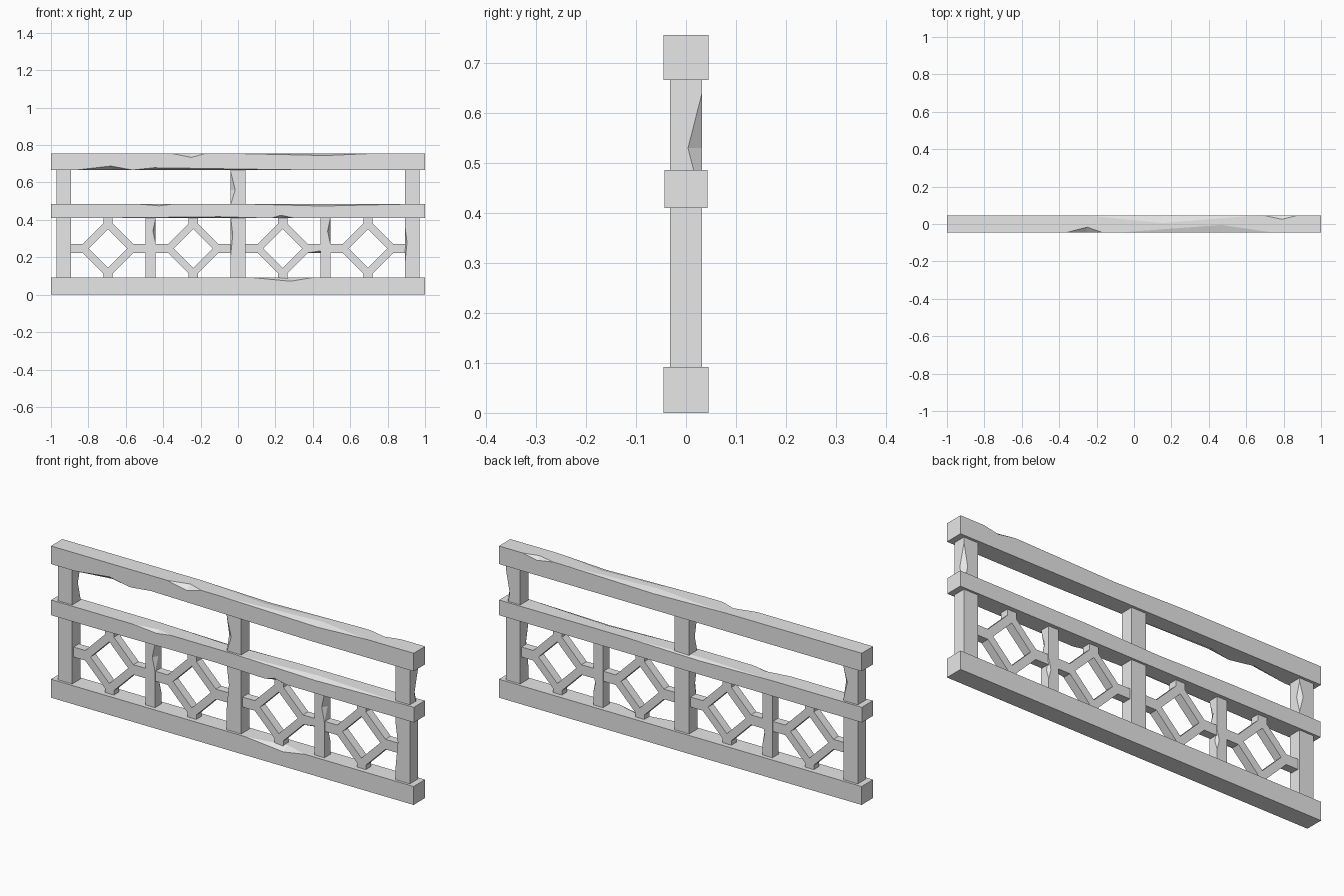
import bpy
import bmesh

cube = bpy.data.objects.get("Cube")
if cube:
    bpy.data.objects.remove(cube, do_unlink=True)

stone = bpy.data.materials.new("grey_stone")
stone.use_nodes = True
GREY = (0.8, 0.8, 0.8, 1)
stone.diffuse_color = GREY
stone.node_tree.nodes["Principled BSDF"].inputs["Base Color"].default_value = GREY


def finish(name, bm):
    bmesh.ops.remove_doubles(bm, verts=bm.verts, dist=1e-5)
    bmesh.ops.recalc_face_normals(bm, faces=bm.faces)
    mesh = bpy.data.meshes.new(name)
    bm.to_mesh(mesh)
    bm.free()
    mesh.materials.append(stone)
    obj = bpy.data.objects.new(name, mesh)
    bpy.context.collection.objects.link(obj)


def tent(t, start, peak, end):
    """Rises from 0 at start to 1 at peak, back to 0 at end."""
    if t <= start or t >= end:
        return 0
    return (t - start) / (peak - start) if t <= peak else (end - t) / (end - peak)


def beam(name, axis, lo, hi, centre, half, chips=()):
    """Square beam along x (section y, z) or z (section x, y).
    A chip is (side_a, side_b, start, peak, end, cut_a, cut_b) on one long edge."""
    stations = sorted({lo, hi} | {t for c in chips for t in c[2:5] if lo < t < hi})
    bm = bmesh.new()
    rings = []
    for t in stations:
        ring = []
        for sa, sb in ((-1, -1), (1, -1), (1, 1), (-1, 1)):
            da = db = 0
            for c in chips:
                if (c[0], c[1]) == (sa, sb):
                    da += c[5] * tent(t, *c[2:5])
                    db += c[6] * tent(t, *c[2:5])
            pair = [(sa * (half[0] - da), sb * half[1]),
                    (sa * half[0], sb * (half[1] - db))]
            if sa == sb:
                pair.reverse()
            for a, b in pair:
                a, b = a + centre[0], b + centre[1]
                ring.append(bm.verts.new((t, a, b) if axis == "x" else (a, b, t)))
        rings.append(ring)
    for r, s in zip(rings, rings[1:]):
        for i in range(8):
            j = (i + 1) % 8
            bm.faces.new((r[i], r[j], s[j], s[i]))
    bm.faces.new(rings[0])
    bm.faces.new(rings[-1])
    finish(name, bm)


def diamond(name, x, z, outer, inner, depth):
    """Square frame standing on its corner."""
    bm = bmesh.new()
    loops = [[bm.verts.new((x + dx * r, y, z + dz * r))
              for dx, dz in ((1, 0), (0, 1), (-1, 0), (0, -1))]
             for r, y in ((outer, -depth), (outer, depth), (inner, depth), (inner, -depth))]
    for k in range(4):
        a, b = loops[k], loops[(k + 1) % 4]
        for i in range(4):
            j = (i + 1) % 4
            bm.faces.new((a[i], a[j], b[j], b[i]))
    finish(name, bm)


# Horizontal rails with worn edges
beam("bottom_rail", "x", -1, 1, (0, 0.046), (0.045, 0.046),
     [(-1, 1, 0.07, 0.28, 0.4, 0.035, 0.02)])
beam("middle_rail", "x", -1, 1, (0, 0.448), (0.043, 0.038),
     [(-1, 1, 0, 0.45, 0.97, 0.03, 0.012),
      (-1, 1, -0.55, -0.42, -0.34, 0.02, 0.011),
      (1, 1, -0.5, -0.1, 0.3, 0.02, 0.008),
      (-1, -1, -0.75, -0.1, 0.15, 0.02, 0.007),
      (-1, -1, 0.18, 0.23, 0.3, 0.02, 0.015)])
beam("top_rail", "x", -1, 1, (0, 0.711), (0.045, 0.045),
     [(-1, 1, -0.36, -0.25, -0.17, 0.028, 0.022),
      (-1, 1, -0.07, 0.47, 0.74, 0.04, 0.012),
      (1, 1, 0.7, 0.79, 0.87, 0.02, 0.015),
      (1, 1, -0.25, 0.15, 0.65, 0.04, 0.01),
      (-1, -1, -0.87, -0.68, -0.56, 0.03, 0.022),
      (-1, -1, -0.57, -0.45, 0.42, 0.03, 0.013)])

# Main posts, from bottom rail to top rail
beam("left_end_post", "z", 0.06, 0.69, (0.931, 0), (0.039, 0.032),
     [(-1, -1, 0.16, 0.28, 0.37, 0.012, 0.02),
      (1, 1, 0.42, 0.53, 0.64, 0.02, 0.028)])
beam("right_end_post", "z", 0.06, 0.69, (-0.931, 0), (0.039, 0.032),
     [(1, 1, 0.5, 0.58, 0.65, 0.02, 0.02)])
beam("centre_post", "z", 0.06, 0.69, (0, 0), (0.04, 0.032),
     [(-1, -1, 0.48, 0.56, 0.66, 0.025, 0.02),
      (-1, -1, 0.2, 0.32, 0.42, 0.012, 0.02)])

# Slim posts of the lower panel
for side, label in ((1, "left"), (-1, "right")):
    beam(label + "_slim_post", "z", 0.07, 0.43, (0.467 * side, 0), (0.027, 0.025),
         [(1, -1, 0.27, 0.34, 0.41, 0.015, 0.025),
          (1, 1, 0.15, 0.2, 0.25, 0.012, 0.015)])

# Lattice panels: a diamond frame held by four arms
MID, ARM, DEPTH, REACH = 0.247, 0.025, 0.021, 0.12
bays = ((-0.9, -0.695, -0.48), (-0.45, -0.24, -0.03),
        (0.03, 0.24, 0.45), (0.48, 0.695, 0.9))
for n, (x0, x, x1) in enumerate(bays, 1):
    worn = [(-1, -1, 0.36, 0.44, 0.46, 0.02, 0.012)]
    diamond(f"diamond_frame_{n}", x, MID, 0.158, 0.104, DEPTH)
    beam(f"arm_right_{n}", "x", x0, x - REACH, (0, MID), (DEPTH, ARM))
    beam(f"arm_left_{n}", "x", x + REACH, x1, (0, MID), (DEPTH, ARM), worn if n == 3 else ())
    beam(f"arm_lower_{n}", "z", 0.07, MID - REACH, (x, 0), (ARM, DEPTH))
    beam(f"arm_upper_{n}", "z", MID + REACH, 0.43, (x, 0), (ARM, DEPTH))
